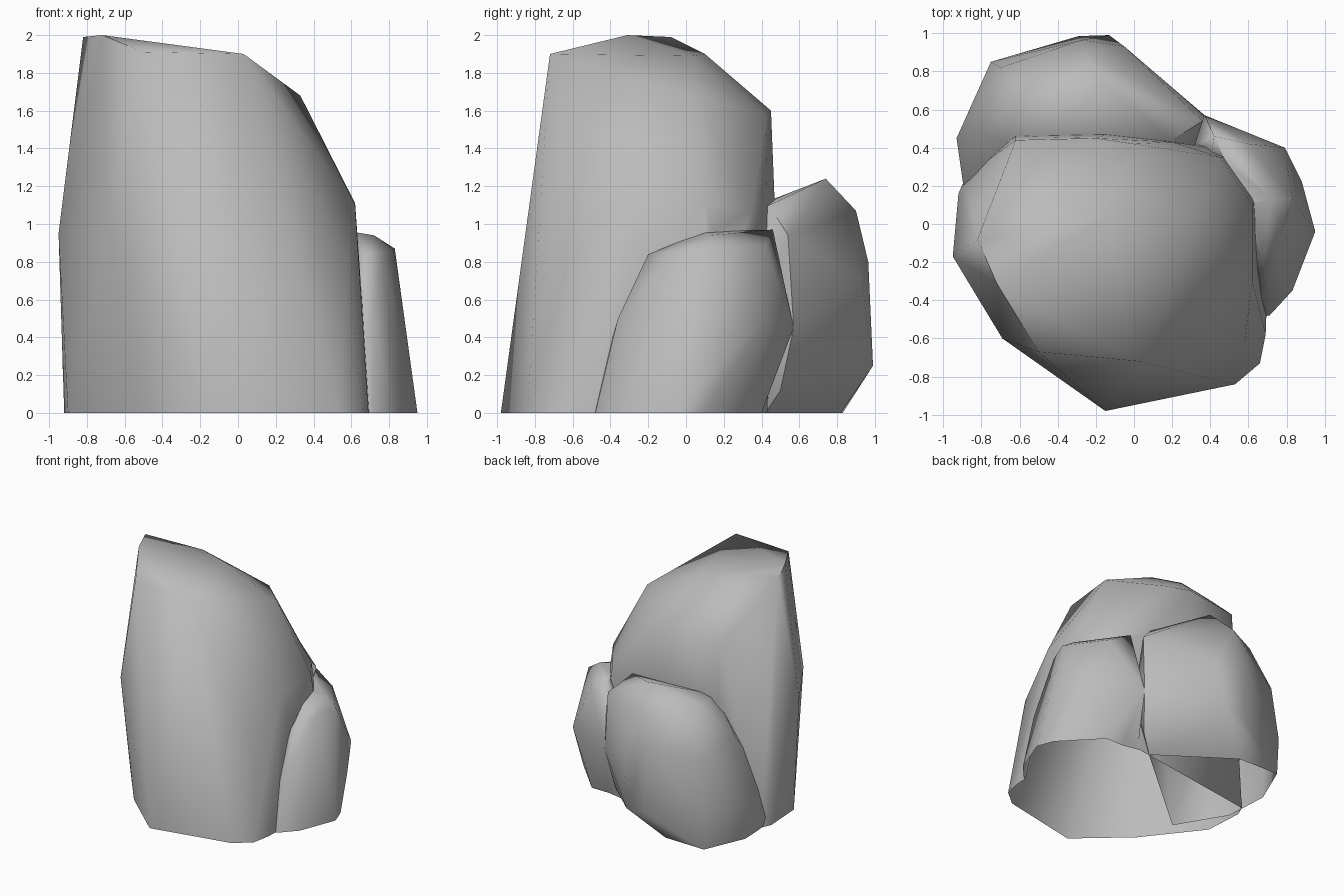
import bpy
import bmesh
import math

default_cube = bpy.data.objects.get("Cube")
if default_cube:
    bpy.data.objects.remove(default_cube, do_unlink=True)

# One plain stone colour
stone = bpy.data.materials.new("grey_stone")
stone.use_nodes = True
stone_colour = (.5, .5, .5, 1)
stone.diffuse_color = stone_colour
stone.node_tree.nodes["Principled BSDF"].inputs["Base Color"].default_value = stone_colour


def make_boulder(name, base_outline, corners):
    """Wrap a closed convex shell around a ground outline and the upper corners."""
    bm = bmesh.new()
    for x, y in base_outline:
        bm.verts.new((x, y, 0))
    for corner in corners:
        bm.verts.new(corner)
    bmesh.ops.convex_hull(bm, input=list(bm.verts))

    # Drop anything inside the shell
    loose_edges = [edge for edge in bm.edges if not edge.link_faces]
    bmesh.ops.delete(bm, geom=loose_edges, context="EDGES")
    loose_verts = [vert for vert in bm.verts if not vert.link_faces]
    bmesh.ops.delete(bm, geom=loose_verts, context="VERTS")
    bmesh.ops.recalc_face_normals(bm, faces=list(bm.faces))

    mesh = bpy.data.meshes.new(name)
    bm.to_mesh(mesh)
    bm.free()
    mesh.materials.append(stone)
    boulder = bpy.data.objects.new(name, mesh)
    bpy.context.collection.objects.link(boulder)
    return boulder


def fuse(target, other):
    """Merge the other boulder into the target as one skin."""
    union = target.modifiers.new("fuse", "BOOLEAN")
    union.operation = "UNION"
    union.solver = "EXACT"
    union.object = other
    depsgraph = bpy.context.evaluated_depsgraph_get()
    fused_mesh = bpy.data.meshes.new_from_object(target.evaluated_get(depsgraph))
    target.modifiers.clear()
    target.data = fused_mesh
    bpy.data.objects.remove(other, do_unlink=True)


def finish(boulder, sharp_angle):
    """Open the underside and shade softly, keeping the hardest ridges crisp."""
    bm = bmesh.new()
    bm.from_mesh(boulder.data)
    underside = [face for face in bm.faces if all(v.co.z < .01 for v in face.verts)]
    bmesh.ops.delete(bm, geom=underside, context="FACES")
    bm.to_mesh(boulder.data)
    bm.free()
    bpy.ops.object.select_all(action="DESELECT")
    boulder.select_set(True)
    bpy.context.view_layer.objects.active = boulder
    bpy.ops.object.shade_smooth_by_angle(angle=math.radians(sharp_angle))


# Tall main boulder with a sloping crown
tall_boulder = make_boulder(
    "tall_boulder",
    base_outline=[
        (-.9, -.17), (-.92, .16), (-.88, .25), (.3, .43), (.6, .37), (.68, .2),
        (.7, -.3), (.69, -.58), (.66, -.73), (.53, -.84), (.05, -.9),
        (-.15, -.98), (-.55, -.62),
    ],
    corners=[
        # Waist
        (-.95, -.17, .95), (-.69, -.6, 1), (-.4, -.74, .9), (.05, -.77, 1.1),
        (.58, -.62, .8), (.62, -.3, 1.1), (.62, .1, 1.11), (.45, .35, 1.07),
        (.2, .43, 1.1), (-.62, .46, 1.1), (-.15, .47, 1.1),
        # Crown
        (-.82, -.08, 1.99), (-.72, -.31, 2), (-.5, -.67, 1.91), (.03, -.72, 1.9),
        (.11, -.58, 1.8), (-.15, .03, 1.89), (-.4, .1, 1.9), (-.62, .44, 1.55),
        (-.2, .45, 1.6), (0, .42, 1.58), (.33, .05, 1.68),
    ],
)

# Low boulder leaning on the side, grown into the tall one
side_boulder = make_boulder(
    "side_boulder",
    base_outline=[
        (.5, -.5), (.71, -.48), (.83, -.35), (.95, -.04), (.9, .1), (.61, .4),
        (.3, .4), (.3, -.3),
    ],
    corners=[
        (.88, .22, .3), (.79, .4, .47), (.37, .57, .45), (.8, .25, .72),
        (.6, .1, .96), (.72, .13, .94), (.83, .13, .87), (.77, -.05, .85),
        (.6, .42, .88), (.42, .46, .97), (.68, -.2, .84), (.71, -.36, .5),
    ],
)
fuse(tall_boulder, side_boulder)
finish(tall_boulder, sharp_angle=70)

# Rounded boulder behind
rear_boulder = make_boulder(
    "rear_boulder",
    base_outline=[
        (-.9, .48), (-.75, .83), (-.38, .82), (.2, .42), (-.2, .35), (-.64, -.3),
        (-.88, .1),
    ],
    corners=[
        # Belly
        (-.93, .45, .25), (-.84, .27, .35), (-.75, .85, .3), (-.29, .985, .25),
        (-.13, .99, .25), (.37, .57, .45), (.32, .5, .12), (.3, .35, .45),
        # Shoulders
        (-.8, .48, .85), (-.7, .82, .75), (-.27, .965, .8), (-.05, .93, .7),
        (.36, .54, .94),
        # Top
        (-.6, .68, 1.13), (-.15, .74, 1.24), (-.25, .9, 1.07), (.2, .44, 1.1),
        (-.55, .38, 1.1), (.1, .35, 1.05),
    ],
)
finish(rear_boulder, sharp_angle=60)
